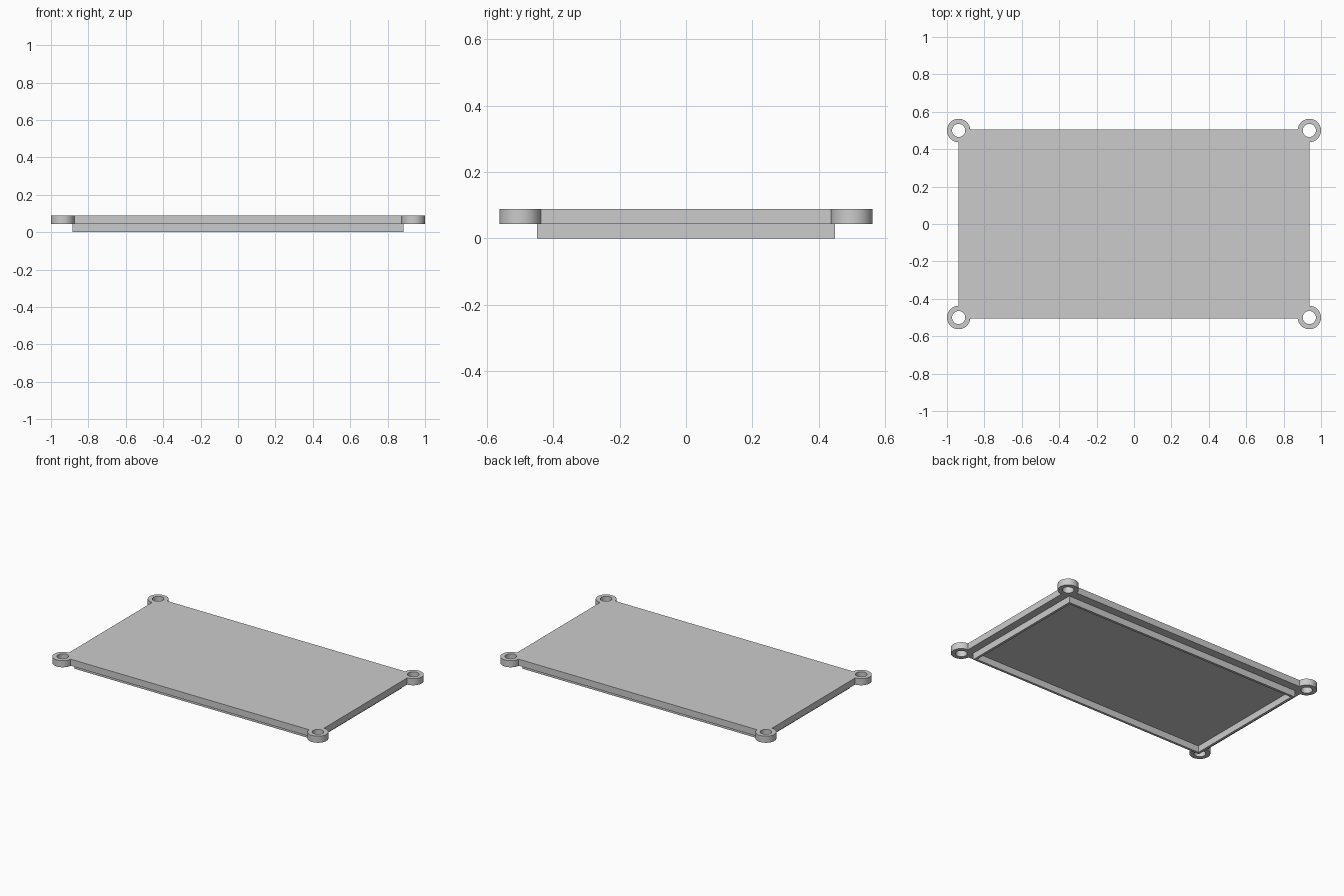
import bpy, bmesh, math

if "Cube" in bpy.data.objects:
    bpy.data.objects.remove(bpy.data.objects["Cube"])

EAR_X, EAR_Y, EAR_R, HOLE_R = 0.9375, 0.5, 0.0625, 0.035
PLATE_Y = 0.506
Z_MID, Z_TOP = 0.044, 0.088

grey = bpy.data.materials.new("plain_grey")
grey.diffuse_color = (0.6, 0.6, 0.6, 1)
grey.use_nodes = True
grey.node_tree.nodes["Principled BSDF"].inputs["Base Color"].default_value = grey.diffuse_color


def arc(cx, cy, r, a0, a1, n):
    return [(cx + r * math.cos(a0 + (a1 - a0) * i / n),
             cy + r * math.sin(a0 + (a1 - a0) * i / n)) for i in range(n + 1)]


def rect(x, y):
    return [(-x, -y), (x, -y), (x, y), (-x, y)]


def extruded(name, loops, z0, z1):
    """Filled flat profile (outer loop plus hole loops) extruded from z0 to z1."""
    curve = bpy.data.curves.new(name + "_profile", 'CURVE')
    curve.dimensions = '2D'
    curve.fill_mode = 'BOTH'
    curve.extrude = (z1 - z0) / 2
    for loop in loops:
        s = curve.splines.new('POLY')
        s.points.add(len(loop) - 1)
        for p, (x, y) in zip(s.points, loop):
            p.co = (x, y, 0, 1)
        s.use_cyclic_u = True
    tmp = bpy.data.objects.new(name + "_tmp", curve)
    bpy.context.collection.objects.link(tmp)
    dg = bpy.context.evaluated_depsgraph_get()
    mesh = bpy.data.meshes.new_from_object(tmp.evaluated_get(dg))
    bpy.data.objects.remove(tmp)
    bpy.data.curves.remove(curve)

    bm = bmesh.new()
    bm.from_mesh(mesh)
    bmesh.ops.remove_doubles(bm, verts=bm.verts, dist=1e-5)
    bmesh.ops.recalc_face_normals(bm, faces=bm.faces)
    bmesh.ops.translate(bm, verts=bm.verts, vec=(0, 0, (z0 + z1) / 2))
    bm.to_mesh(mesh)
    bm.free()
    mesh.name = name
    mesh.materials.clear()
    mesh.materials.append(grey)
    ob = bpy.data.objects.new(name, mesh)
    bpy.context.collection.objects.link(ob)
    bpy.ops.object.select_all(action='DESELECT')
    ob.select_set(True)
    bpy.context.view_layer.objects.active = ob
    bpy.ops.object.shade_smooth_by_angle(angle=math.radians(30))
    return ob


# Cover plate: rectangle with a round screw ear at each corner
end = math.pi - math.asin((PLATE_Y - EAR_Y) / EAR_R)
corner = arc(EAR_X, EAR_Y, EAR_R, -math.pi / 2, end, 40)
outline = list(corner)
outline += [(-x, y) for x, y in reversed(corner)]
outline += [(-x, -y) for x, y in corner]
outline += [(x, -y) for x, y in reversed(corner)]
holes = [arc(sx * EAR_X, sy * EAR_Y, HOLE_R, 0, 2 * math.pi, 40)[:-1]
         for sx in (-1, 1) for sy in (-1, 1)]
extruded("cover_plate", [outline] + holes, Z_MID, Z_TOP)

# Thin locating lip under the plate
LIP_X, LIP_Y, LIP_T = 0.886, 0.45, 0.016
extruded("locating_lip",
         [rect(LIP_X, LIP_Y), rect(LIP_X - LIP_T, LIP_Y - LIP_T)], 0, Z_MID)
